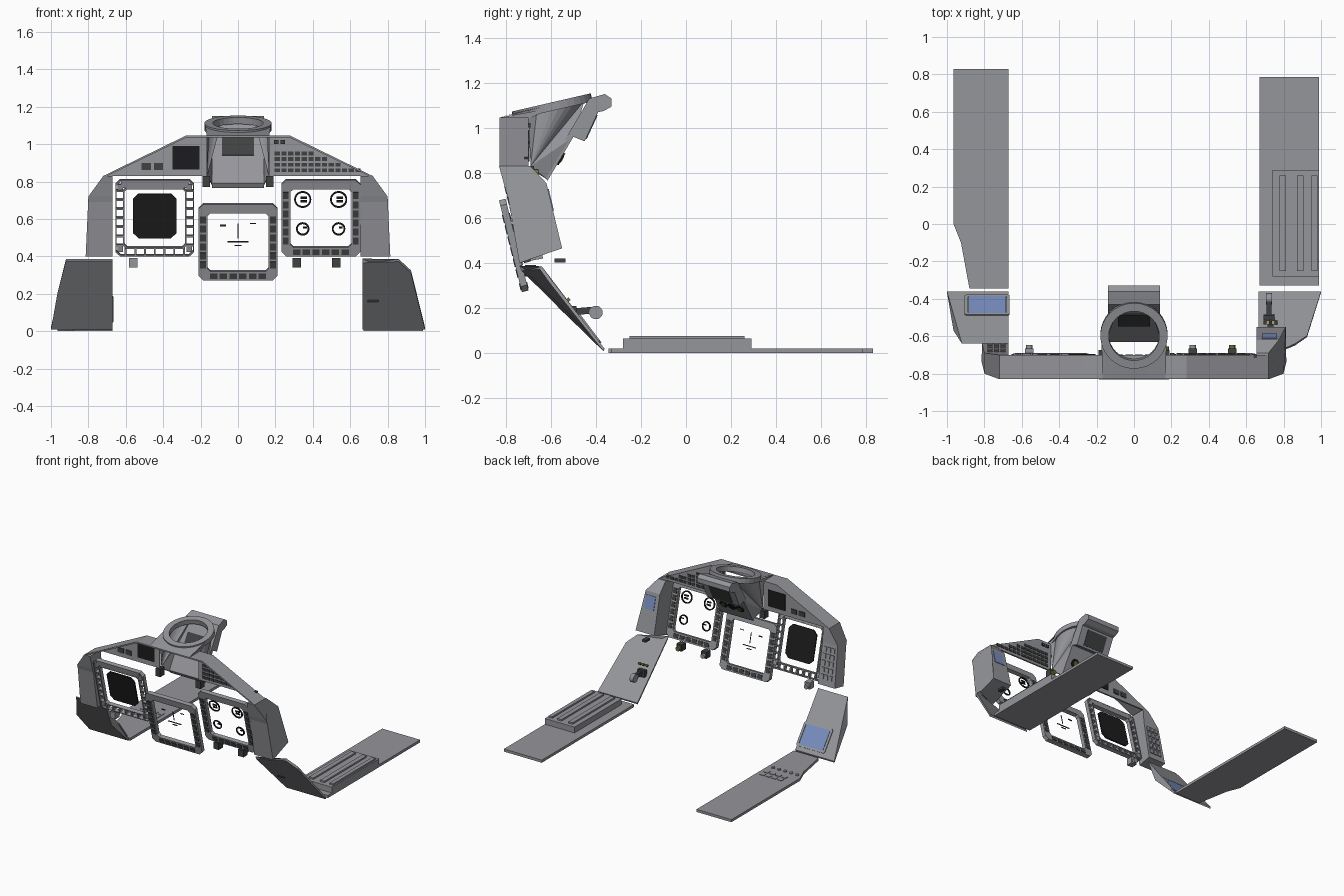
import bpy, bmesh, math
from mathutils import Matrix, Vector

if "Cube" in bpy.data.objects:
    bpy.data.objects.remove(bpy.data.objects["Cube"])


def material(name, r, g, b):
    m = bpy.data.materials.new(name)
    m.diffuse_color = (r, g, b, 1)
    m.use_nodes = True
    m.node_tree.nodes["Principled BSDF"].inputs["Base Color"].default_value = m.diffuse_color
    return m


GREY = material("panel grey", 0.3, 0.304, 0.328)
DARK = material("button dark", 0.05, 0.055, 0.055)
BLACK = material("screen black", 0.012, 0.012, 0.013)
BLUE = material("screen blue", 0.19, 0.27, 0.52)
OLIVE = material("knob olive", 0.16, 0.15, 0.03)


def finish(name, bm, mat, M=Matrix()):
    bmesh.ops.recalc_face_normals(bm, faces=bm.faces)
    me = bpy.data.meshes.new(name)
    bm.to_mesh(me)
    bm.free()
    me.materials.append(mat)
    ob = bpy.data.objects.new(name, me)
    ob.matrix_world = M
    bpy.context.collection.objects.link(ob)
    return ob


def place(x, y, z, tilt=0):
    """Frame with local +y facing the pilot, leaning back by tilt degrees."""
    return Matrix.Translation((x, y, z)) @ Matrix.Rotation(math.radians(tilt), 4, 'X')


def solid(name, a, b, mat=GREY):
    """Closed solid between two matching loops."""
    bm = bmesh.new()
    va, vb = [bm.verts.new(p) for p in a], [bm.verts.new(p) for p in b]
    n = len(a)
    bm.faces.new(va)
    bm.faces.new(vb[::-1])
    for i in range(n):
        j = (i + 1) % n
        bm.faces.new((va[i], vb[i], vb[j], va[j]))
    return finish(name, bm, mat)


def boxes(name, mat, M, items):
    bm = bmesh.new()
    for cx, cy, cz, sx, sy, sz in items:
        bmesh.ops.create_cube(bm, size=1, matrix=Matrix.Translation((cx, cy, cz)) @ Matrix.Diagonal((sx, sy, sz, 1)))
    return finish(name, bm, mat, M)


def discs(name, mat, M, items):
    """Cylinders along local y: (x, z, radius, depth)."""
    bm = bmesh.new()
    for x, z, r, d in items:
        bmesh.ops.create_cone(bm, cap_ends=True, segments=20, radius1=r, radius2=r, depth=d,
                              matrix=Matrix.Translation((x, 0, z)) @ Matrix.Rotation(math.pi / 2, 4, 'X'))
    return finish(name, bm, mat, M)


def ring(name, outer, inner, y0, y1, mat, M):
    """Flat frame between two matching (x, z) loops."""
    bm = bmesh.new()
    loops = [[bm.verts.new((x, y, z)) for x, z in pts]
             for pts, y in ((outer, y0), (inner, y0), (inner, y1), (outer, y1))]
    n = len(outer)
    for k in range(4):
        p, q = loops[k], loops[(k + 1) % 4]
        for i in range(n):
            j = (i + 1) % n
            bm.faces.new((p[i], p[j], q[j], q[i]))
    return finish(name, bm, mat, M)


def octagon(w, h, c):
    w, h = w / 2, h / 2
    return [(w - c, h), (w, h - c), (w, c - h), (w - c, -h), (c - w, -h), (-w, c - h), (-w, h - c), (c - w, h)]


def circle(r, x=0, z=0, n=32):
    return [(x + r * math.cos(i * math.tau / n), z + r * math.sin(i * math.tau / n)) for i in range(n)]


# --- side consoles
def flat(name, pts, z0, z1):
    return solid(name, [(x, y, z0) for x, y in pts], [(x, y, z1) for x, y in pts])


flat("left_console", [(-.965, .83), (-.67, .83), (-.67, -.345), (-.88, -.345), (-.925, -.1), (-.965, 0)], 0, .02)
flat("right_console", [(.67, .785), (.99, .785), (.99, -.33), (.67, -.33)], 0, .02)
flat("console_box", [(.74, .29), (.99, .29), (.99, -.28), (.74, -.28)], .02, .064)
boxes("console_ribs", GREY, place(0, 0, .066), [(x, .005, 0, w, .51, .02) for x, w in ((.795, .035), (.888, .035), (.965, .03))])
discs("console_knobs", GREY, place(0, 0, .022, 90), [(-.92 + .051 * i, .03, .013, .012) for i in range(5)])
boxes("console_buttons", GREY, place(0, 0, .02),
      [(-.87 + .05 * i, .05 + .05 * j, 0, .035, .03, .008) for i in range(4) for j in range(2)])


# --- sloping panels joining consoles to the dash
def slope(y):
    return .02 + (-.362 - y) * 1.313


solid("left_slope_panel",
      [(-1, -.362, .02), (-.67, -.362, .02), (-.67, -.5, slope(-.5)), (-.67, -.64, .385), (-.92, -.64, .385), (-.96, -.5, slope(-.5))],
      [(-1, -.365, .008), (-.67, -.365, .008), (-.67, -.57, .205), (-.67, -.64, .375), (-.92, -.64, .375), (-.965, -.57, .205)])
solid("right_slope_panel",
      [(.665, -.362, .02), (1, -.362, .02), (.925, -.597, .325), (.86, -.64, .385), (.665, -.74, .388)],
      [(.665, -.367, .008), (1, -.367, .008), (.925, -.605, .31), (.86, -.65, .372), (.665, -.73, .365)])
M = place(-.785, -.435, .116, 37)
ring("slope_screen_frame", octagon(.24, .18, .01), octagon(.205, .152, .005), -.004, .006, GREY, M)
boxes("slope_screen", BLUE, M, [(0, .001, 0, .2, .009, .152)])

# --- lever on the right slope
boxes("lever_arm", DARK, place(.722, -.455, .187, 5), [(0, 0, 0, .025, .11, .03), (0, -.045, 0, .06, .03, .05)])
discs("lever_wheel", GREY, Matrix.Translation((.722, -.4, .18)) @ Matrix.Rotation(math.pi / 2, 4, 'Z'), [(0, 0, .03, .03)])
boxes("slope_switches", OLIVE, place(.73, -.525, .235, 37), [(.03 * i - .03, 0, 0, .015, .02, .015) for i in range(3)])


# --- dash wings, wider outside toward the bottom
def wing_x(z):
    return .72 + (.83 - z) / .11 * .08 if z > .72 else .80 + (.72 - z) * .045


def wing(name, s, inner, prof):
    solid(name, [(s * wing_x(z), y, z) for y, z in prof], [(s * inner, y, z) for y, z in prof])


wing("left_wing", -1, .67, [(-.83, .83), (-.70, .83), (-.69, .72), (-.635, .42), (-.74, .40), (-.79, .69), (-.80, .72)])
wing("right_wing", 1, .655, [(-.83, .83), (-.69, .83), (-.62, .755), (-.55, .465), (-.74, .40), (-.79, .69), (-.80, .72)])
boxes("left_wing_buttons", GREY, place(-.735, -.664, .58, 10.4),
      [(.035 * i - .035, 0, .05 * j - .1, .026, .012, .035) for i in range(3) for j in range(5)])
boxes("wing_screen", BLUE, place(.725, -.602, .68, 13.6), [(0, 0, 0, .08, .008, .1)])
boxes("wing_switches", DARK, place(.73, -.56, .41), [(0, .0, 0, .03, .05, .018)])

# --- open-fronted hood: roof skin and two instrument faces
roof = [(-.72, .83), (-.28, 1.045), (.28, 1.045), (.72, .83), (.70, .83), (.277, 1.035), (-.277, 1.035), (-.70, .83)]
solid("hood_roof", [(x, -.828, z) for x, z in roof], [(x, -.70, z) for x, z in roof])
for s, side in ((-1, "left"), (1, "right")):
    face = [(.165, 1.04), (.28, 1.04), (.715, .83), (.165, .83)]
    solid(side + "_hood_face", [(s * x, -.712, z) for x, z in face], [(s * x, -.70, z) for x, z in face])
    boxes(side + "_hood_tab", DARK, place(s * .17, -.70, .80), [(0, 0, 0, .04, .05, .06)])
discs("tab_knob", OLIVE, place(.17, -.67, .80), [(0, 0, .016, .03)])
M = place(0, -.706, 0)
boxes("hood_screen", BLACK, M, [(-.278, 0, .928, .145, .02, .125)])
boxes("hood_left_switches", DARK, M, [(-.49, 0, .88, .05, .024, .036), (-.425, 0, .88, .05, .024, .036)])
boxes("hood_buttons", DARK, M,
      [(.21 + .036 * i, 0, .95 - .03 * r, .028, .022, .02) for r, n in enumerate((6, 8, 10, 13)) for i in range(n)]
      + [(.205, 0, 1.012, .025, .03, .02), (.24, 0, 1.012, .025, .03, .02)])

# --- three open display frames; the left one has open key slots
for name, x, y, z in (("left", -.445, -.755, .607), ("centre", 0, -.765, .478), ("right", .443, -.755, .607)):
    M = place(x, y, z, 14)
    keys = ([(s * .187, 0, .05 * i - .125, .03, .037, .038) for s in (-1, 1) for i in range(6)]
            + [(.052 * i - .13, 0, -.186, .04, .037, .03) for i in range(6)])
    if name == "left":
        ring("left_bezel_rim", octagon(.422, .42, .025), octagon(.408, .406, .022), -.015, .015, GREY, M)
        ring("left_bezel_inner", octagon(.34, .336, .018), octagon(.325, .32, .015), -.015, .015, GREY, M)
        boxes("left_bezel_bars", GREY, M,
              [(s * .187, 0, .05 * i - .15, .036, .029, .009) for s in (-1, 1) for i in range(7)]
              + [(.052 * i - .156, 0, -.186, .01, .029, .037) for i in range(7)]
              + [(0, 0, .186, .36, .029, .037)]
              + [(s * .184, 0, t * .17, .03, .029, .03) for s in (-1, 1) for t in (-1, 1)])
        solid_screen = octagon(.235, .245, .03)
        solid("left_screen", [M @ Vector((a, -.005, b + .01)) for a, b in solid_screen],
              [M @ Vector((a, .005, b + .01)) for a, b in solid_screen], BLACK)
        continue
    ring(name + "_bezel", octagon(.422, .42, .025), octagon(.325, .32, .015), -.015, .015, GREY, M)
    boxes(name + "_keys", DARK, M, keys)
    if name == "right":
        dials = [(-.097, .1, .046), (.095, .1, .046), (-.097, -.062, .036), (.095, -.062, .036)]
        for a, b, r in dials:
            ring("dial_rim", circle(r, a, b, 20), circle(r - .009, a, b, 20), -.004, .004, BLACK, M)
        boxes("dial_marks", BLACK, M, [(a + .005, 0, b + d, .035, .006, .012) for a, b, r in dials[:2] for d in (-.01, .01)]
              + [(a + .012, 0, b + .008, .02, .006, .008) for a, b, r in dials[2:]])
    else:
        boxes("centre_marks", DARK, M, [(-.08, 0, .09, .03, .006, .008), (.08, 0, .1, .03, .006, .004), (0, 0, .06, .003, .006, .08),
                                        (0, 0, .0, .11, .006, .005), (0, 0, -.02, .04, .006, .005)])
for x, mat in ((-.56, GREY), (.315, GREY), (.525, OLIVE)):
    boxes("display_knob", DARK if x > 0 else GREY, place(x, -.69, .365), [(0, 0, 0, .045, .05, .05)])
    discs("display_knob_cap", mat, place(x, -.66, .36), [(0, 0, .017, .025)])

# --- sight head: tilted ring, ramp up from the roof, fan-shaped side walls, control pod
R = place(0, -.595, 1.098, 13)
ring("sight_ring", circle(.18), circle(.135), -.022, .015, GREY, R @ Matrix.Rotation(math.pi / 2, 4, 'X'))
bm = bmesh.new()
unit = circle(1)
arc = [(bm.verts.new((max(-.168, min(.168, .23 * c)), -.828, 1.046)), bm.verts.new(R @ Vector((.175 * c, .175 * s, .005))))
       for c, s in unit[16:] + unit[:1]]
for (a, b), (c, d) in zip(arc, arc[1:]):
    bm.faces.new((a, b, d, c))
finish("sight_ramp", bm, GREY)
for s in (-1, 1):
    bm = bmesh.new()
    apex = bm.verts.new((s * .165, -.69, .83))
    rim = [bm.verts.new((s * .168, -.70, 1.04))]
    for a in range(-25, 71, 12):
        t = math.radians(a)
        rim.append(bm.verts.new(R @ Vector((s * .17 * math.cos(t), .17 * math.sin(t), -.01))))
    rim += [bm.verts.new(p) for p in ((s * .135, -.5, .96), (s * .135, -.615, .77), (s * .15, -.68, .81))]
    for p, q in zip(rim, rim[1:]):
        bm.faces.new((apex, p, q))
    bm.faces.new((rim[0], rim[3], bm.verts.new((s * .168, -.828, 1.046))))
    finish("sight_side_wall", bm, GREY)
pod = [(-.43, 1.13), (-.36, 1.15), (-.33, 1.13), (-.33, 1.095), (-.365, 1.075), (-.39, 1.07), (-.45, .94),
       (-.50, .96), (-.615, .765), (-.63, .79)]
solid("control_pod", [(-.138, y, z) for y, z in pod], [(.138, y, z) for y, z in pod])
boxes("pod_screen", DARK, place(0, -.42, 1.005, -24.8), [(0, 0, 0, .17, .008, .115)])
boxes("pod_back_plate", DARK, place(0, -.512, .99, -30.5), [(0, 0, 0, .17, .012, .12)])
discs("pod_gauges", BLACK, place(0, -.557, .863, -30.5), [(x, 0, .03, .014) for x in (-.07, 0, .07)])
discs("pod_gauge_caps", OLIVE, place(0, -.557, .863, -30.5), [(x, 0, .015, .02) for x in (-.07, .07)])
